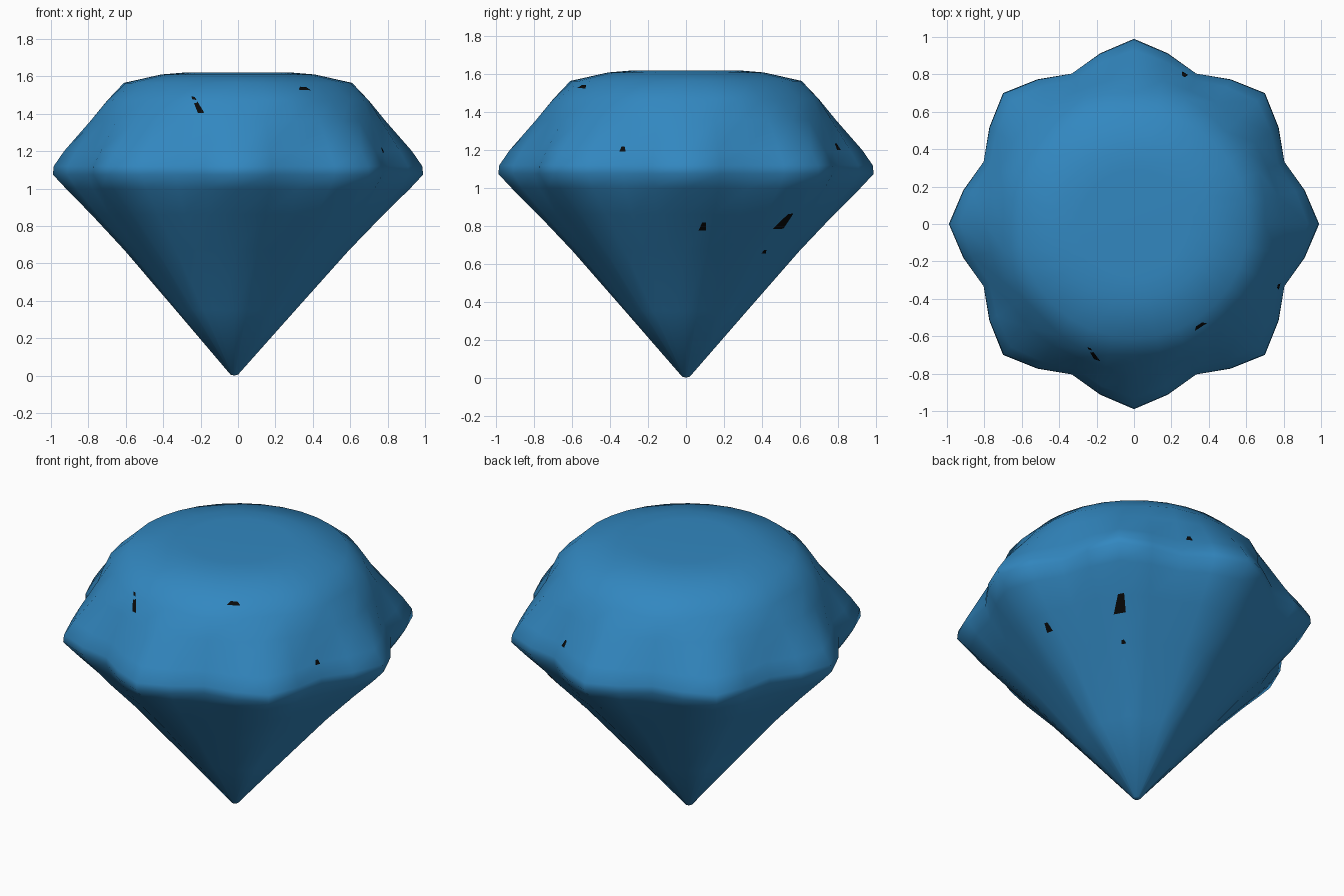
import bpy, bmesh, math
from mathutils import Vector
from mathutils.bvhtree import BVHTree

cube = bpy.data.objects.get("Cube")
if cube:
    bpy.data.objects.remove(cube, do_unlink=True)


def flat_material(name, rgb):
    m = bpy.data.materials.new(name)
    m.use_nodes = True
    m.diffuse_color = (*rgb, 1)
    bsdf = m.node_tree.nodes["Principled BSDF"]
    bsdf.inputs["Base Color"].default_value = (*rgb, 1)
    bsdf.inputs["Roughness"].default_value = 0.6
    return m


def add_object(name, bm, material):
    mesh = bpy.data.meshes.new(name)
    bm.to_mesh(mesh)
    obj = bpy.data.objects.new(name, mesh)
    bpy.context.collection.objects.link(obj)
    mesh.materials.append(material)
    return obj


blue = flat_material("gem_blue", (0.032, 0.245, 0.53))
black = flat_material("chip_black", (0.003, 0.003, 0.003))

# Gem profile, tip to table: height, radius at the points, radius at the valleys
RINGS = [
    (0.005, 0.02, 0.02), (0.35, 0.32, 0.30), (0.67, 0.60, 0.565),
    (0.86, 0.78, 0.74), (1.0, 0.92, 0.84), (1.075, 0.99, 0.87),
    (1.12, 0.985, 0.87), (1.2, 0.93, 0.835), (1.36, 0.79, 0.775),
    (1.47, 0.70, 0.725), (1.565, 0.61, 0.61), (1.61, 0.41, 0.41),
    (1.62, 0.29, 0.29),
]
SEGMENTS = 32

bm = bmesh.new()
rings = []
for z, point_r, valley_r in RINGS:
    ring = []
    for i in range(SEGMENTS):
        a = math.tau * i / SEGMENTS
        r = valley_r + (point_r - valley_r) * (0.5 + 0.5 * math.cos(8 * a))
        shift = -0.02 * max(0, 1 - z)
        ring.append(bm.verts.new((r * math.cos(a) + shift, r * math.sin(a), z)))
    rings.append(ring)
for low, high in zip(rings, rings[1:]):
    for i in range(SEGMENTS):
        j = (i + 1) % SEGMENTS
        bm.faces.new((low[i], low[j], high[j], high[i]))

# Close the tip and the slightly dished table
tip = bm.verts.new((-0.02, 0, 0))
table = bm.verts.new((0, 0, 1.605))
for i in range(SEGMENTS):
    j = (i + 1) % SEGMENTS
    bm.faces.new((tip, rings[0][j], rings[0][i]))
    bm.faces.new((table, rings[-1][i], rings[-1][j]))
bm.normal_update()
surface = BVHTree.FromBMesh(bm)
gem = add_object("gem", bm, blue)
bm.free()

bpy.ops.object.select_all(action="DESELECT")
gem.select_set(True)
bpy.context.view_layer.objects.active = gem
bpy.ops.object.shade_smooth_by_angle(angle=math.radians(65))

# Small dark chips lying on the facets: position, half width, half height, lean
CHIPS = [
    ((-0.22, -0.70, 1.45), 0.018, 0.05, 0.6),
    ((0.35, -0.54, 1.53), 0.038, 0.012, 0),
    ((0.76, -0.33, 1.2), 0.018, 0.014, 0),
    ((0.27, 0.80, 1.22), 0.018, 0.02, 0),
    ((0.52, 0.51, 0.84), 0.035, 0.055, -0.3),
    ((0.70, 0.09, 0.80), 0.02, 0.028, 0),
    ((0.42, 0.41, 0.67), 0.014, 0.012, 0),
]
bm = bmesh.new()
for place, w, h, lean in CHIPS:
    spot, normal, _, _ = surface.find_nearest(Vector(place))
    side = Vector((0, 0, 1)).cross(normal).normalized()
    up = normal.cross(side)
    corners = []
    for sx, sy in ((-1, -1), (1, -1), (0.5, 1), (-0.5, 1)):
        offset = side * (sx * w - lean * sy * h) + up * sy * h
        hit, n, _, _ = surface.find_nearest(spot + offset)
        corners.append(bm.verts.new(hit + n * 0.005))
    bm.faces.new(corners)
bm.normal_update()
add_object("dark_chips", bm, black)
bm.free()
